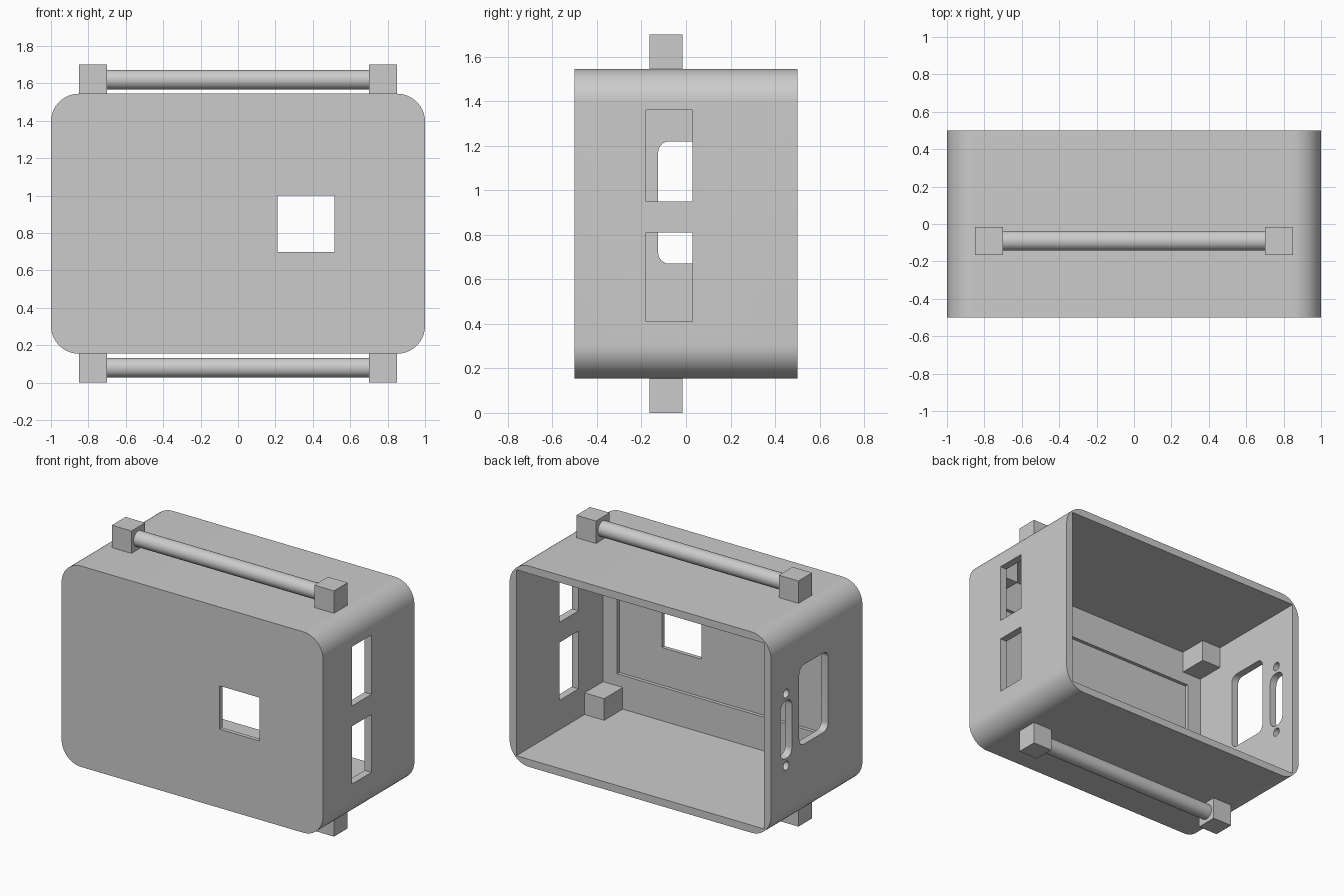
import bpy
import bmesh
from math import radians
from mathutils import Vector, Matrix

cube = bpy.data.objects.get("Cube")
if cube:
    bpy.data.objects.remove(cube, do_unlink=True)

GREY = (0.6, 0.6, 0.6, 1)
mat = bpy.data.materials.new("plain_grey")
mat.use_nodes = True
mat.diffuse_color = GREY
mat.node_tree.nodes["Principled BSDF"].inputs["Base Color"].default_value = GREY


def finish(name, bm):
    """Turn a bmesh into a named grey object."""
    mesh = bpy.data.meshes.new(name)
    bm.to_mesh(mesh)
    bm.free()
    mesh.materials.append(mat)
    obj = bpy.data.objects.new(name, mesh)
    bpy.context.collection.objects.link(obj)
    return obj


def block(name, x, y, z, axis=None, radius=0, segments=8):
    """Box between x, y, z ranges; edges along the axis may be rounded."""
    lo, hi = (Vector(c) for c in zip(x, y, z))
    bm = bmesh.new()
    bmesh.ops.create_cube(bm, size=1)
    bm.transform(Matrix.Translation((lo + hi) / 2) @ Matrix.Diagonal((hi - lo).to_4d()))
    if radius:
        edges = [e for e in bm.edges
                 if abs((e.verts[0].co - e.verts[1].co).normalized()[axis]) > 0.9]
        bmesh.ops.bevel(bm, geom=edges, offset=radius, segments=segments,
                        profile=0.5, affect='EDGES')
    return finish(name, bm)


def rod(name, centre, radius, length):
    """Cylinder lying along x."""
    bm = bmesh.new()
    bmesh.ops.create_cone(bm, cap_ends=True, segments=48, radius1=radius,
                          radius2=radius, depth=length)
    bm.transform(Matrix.Translation(centre) @ Matrix.Rotation(radians(90), 4, 'Y'))
    return finish(name, bm)


def smooth(obj):
    bpy.ops.object.select_all(action='DESELECT')
    obj.select_set(True)
    bpy.context.view_layer.objects.active = obj
    bpy.ops.object.shade_smooth_by_angle(angle=radians(30))


def cut(target, cutter):
    """Subtract the cutter from the target and discard it."""
    cutter.hide_render = True
    bpy.context.view_layer.objects.active = target
    mod = target.modifiers.new("cut", 'BOOLEAN')
    mod.operation = 'DIFFERENCE'
    mod.solver = 'EXACT'
    mod.object = cutter
    bpy.ops.object.modifier_apply(modifier=mod.name)
    bpy.data.objects.remove(cutter, do_unlink=True)


BOTTOM, TOP, WALL = 0.155, 1.545, 0.052
IN_X, IN_Y = 1 - WALL, -0.5 + WALL
IN_LOW, IN_HIGH = BOTTOM + WALL, TOP - WALL
LEFT, RIGHT = (0.9, 1.1), (-1.1, -0.9)

# Rounded case, hollow and open at the back
case = block("case", (-1, 1), (-0.5, 0.5), (BOTTOM, TOP), 1, 0.15, 16)
cut(case, block("cavity", (-IN_X, IN_X), (IN_Y, 0.7), (IN_LOW, IN_HIGH)))

# Shallow panel recess inside the front wall, and the front window
cut(case, block("recess", (-0.84, 0.84), (-0.472, -0.3), (0.44, 1.26)))
cut(case, block("window", (0.21, 0.515), (-0.7, -0.3), (0.7, 1.0)))

# Two plain openings in the left wall
for z in ((0.41, 0.81), (0.95, 1.36)):
    cut(case, block("side_opening", LEFT, (-0.18, 0.03), z))

# Rounded opening, connector slot and screw holes in the right wall
cut(case, block("socket_opening", RIGHT, (-0.125, 0.19), (0.67, 1.22), 0, 0.05))
cut(case, block("connector_slot", RIGHT, (0.27, 0.395), (0.645, 1.045), 0, 0.055))
for z in (0.595, 1.095):
    cut(case, rod("screw_hole", (-1, 0.333, z), 0.03, 0.3))
smooth(case)

# Mounting blocks in the inner front corners
for side, sx in (("left", 1), ("right", -1)):
    for level, z in (("lower", (IN_LOW, IN_LOW + 0.15)), ("upper", (IN_HIGH - 0.15, IN_HIGH))):
        x = sorted((sx * IN_X, sx * (IN_X - 0.15)))
        block(f"{level}_{side}_mounting_block", x, (IN_Y, -0.245), z)

# Handles above and below: two end posts and a round bar
for level, z, bar_z in (("lower", (0, BOTTOM), 0.08), ("upper", (TOP, 1.7), 1.62)):
    for side, sx in (("left", 1), ("right", -1)):
        block(f"{level}_{side}_handle_post", sorted((sx * 0.7, sx * 0.85)), (-0.165, -0.015), z)
    smooth(rod(f"{level}_handle_bar", (0, -0.09, bar_z), 0.053, 1.4))
